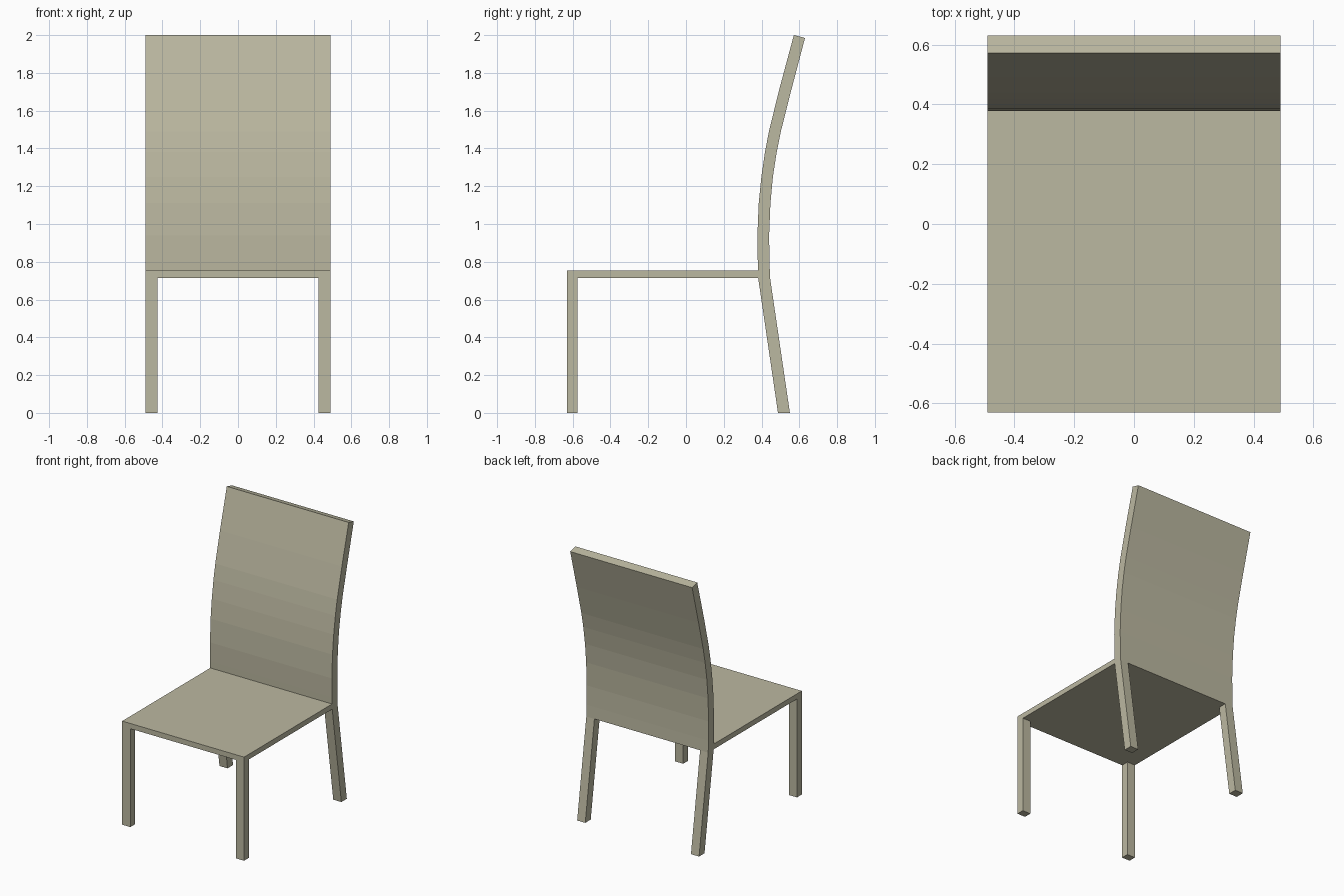
import bpy
import bmesh

if "Cube" in bpy.data.objects:
    bpy.data.objects.remove(bpy.data.objects["Cube"])

beige = bpy.data.materials.new("warm beige")
beige.diffuse_color = (0.50, 0.48, 0.355, 1.0)
beige.use_nodes = True
beige.node_tree.nodes["Principled BSDF"].inputs["Base Color"].default_value = beige.diffuse_color


def extrude_profile(name, profile, x0, x1, mirror=False):
    """Extrude a side profile of (y, z) points across x, optionally mirrored."""
    bm = bmesh.new()
    face = bm.faces.new([bm.verts.new((x0, y, z)) for y, z in profile])
    result = bmesh.ops.extrude_face_region(bm, geom=[face])
    moved = [g for g in result["geom"] if isinstance(g, bmesh.types.BMVert)]
    bmesh.ops.translate(bm, verts=moved, vec=(x1 - x0, 0, 0))
    bmesh.ops.recalc_face_normals(bm, faces=bm.faces)
    mesh = bpy.data.meshes.new(name)
    bm.to_mesh(mesh)
    bm.free()
    mesh.materials.append(beige)
    obj = bpy.data.objects.new(name, mesh)
    bpy.context.collection.objects.link(obj)
    if mirror:
        obj.modifiers.new("mirror", 'MIRROR').use_axis[0] = True
    return obj


HALF = 0.49       # half width of the chair
LEG_IN = 0.425    # inner face of the legs
UNDER, TOP = 0.715, 0.753   # seat underside and top

# Flat seat panel
extrude_profile("seat", [(-0.63, UNDER), (0.382, UNDER), (0.382, TOP), (-0.63, TOP)],
                -HALF, HALF)

# Curved backrest: front edge going up, rear edge coming down
front_edge = [(0.382, UNDER), (0.38, 0.80), (0.378, 0.94), (0.385, 1.11), (0.399, 1.25),
              (0.418, 1.38), (0.439, 1.49), (0.493, 1.71), (0.571, 2.0)]
rear_edge = [(0.445, UNDER), (0.442, 0.80), (0.44, 0.94), (0.447, 1.11), (0.460, 1.25),
             (0.480, 1.38), (0.502, 1.49), (0.555, 1.70), (0.63, 1.985)]
extrude_profile("backrest", front_edge + rear_edge[::-1], -HALF, HALF)

# Straight front legs and splayed back legs
extrude_profile("front_legs", [(-0.63, 0), (-0.575, 0), (-0.575, UNDER), (-0.63, UNDER)],
                LEG_IN, HALF, mirror=True)
extrude_profile("back_legs", [(0.487, 0), (0.55, 0), (0.445, UNDER), (0.382, UNDER)],
                LEG_IN, HALF, mirror=True)
